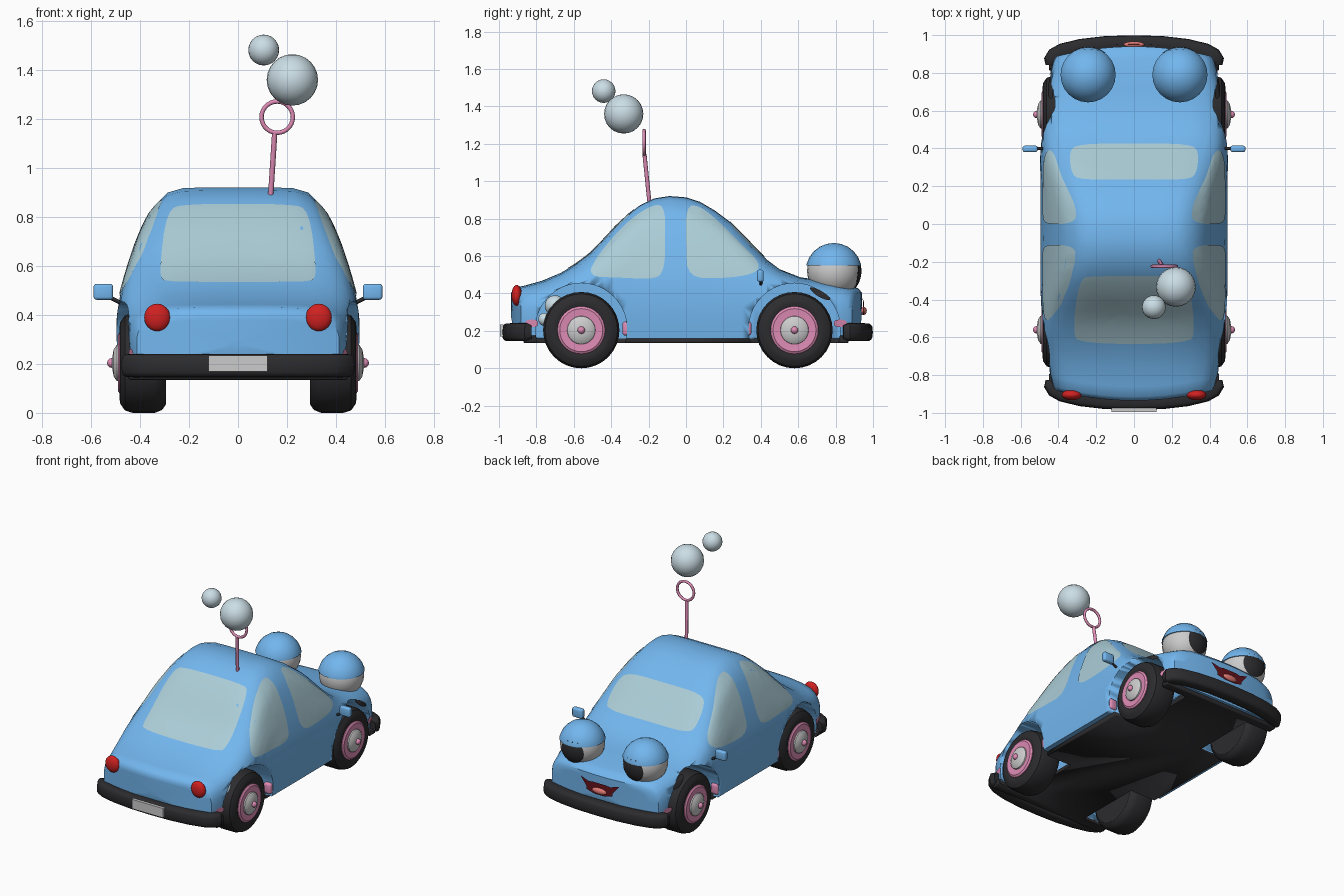
import bpy, bmesh
from math import sin, cos, pi, copysign
from mathutils import Vector, Matrix
from mathutils.bvhtree import BVHTree

if "Cube" in bpy.data.objects:
    bpy.data.objects.remove(bpy.data.objects["Cube"])


def mat(name, r, g, b):
    m = bpy.data.materials.new(name)
    m.diffuse_color = (r, g, b, 1)
    m.use_nodes = True
    m.node_tree.nodes["Principled BSDF"].inputs["Base Color"].default_value = m.diffuse_color
    return m


BLUE, PINK = mat("blue", .17, .47, .86), mat("pink", .73, .26, .46)
BLACK, RED = mat("black", .025, .025, .028), mat("red", .64, .015, .015)
GLASS, BUBBLE = mat("glass", .41, .61, .68), mat("bubble", .6, .73, .79)
WHITE, MAROON = mat("white", .72, .72, .70), mat("maroon", .13, .007, .012)


def make(name, bm, m=None, smooth=None):
    bmesh.ops.recalc_face_normals(bm, faces=bm.faces)
    me = bpy.data.meshes.new(name)
    bm.to_mesh(me)
    bm.free()
    ob = bpy.data.objects.new(name, me)
    bpy.context.collection.objects.link(ob)
    if m:
        me.materials.append(m)
    if smooth:
        bpy.ops.object.select_all(action='DESELECT')
        ob.select_set(True)
        bpy.context.view_layer.objects.active = ob
        bpy.ops.object.shade_smooth_by_angle(angle=smooth)
    return ob


def loft(name, rings, m, smooth=.6):
    bm = bmesh.new()
    vs = [[bm.verts.new(p) for p in r] for r in rings]
    n = len(vs[0])
    for a, b in zip(vs, vs[1:]):
        for i in range(n):
            bm.faces.new((a[i], a[(i + 1) % n], b[(i + 1) % n], b[i]))
    bm.faces.new(vs[0])
    bm.faces.new(vs[-1])
    return make(name, bm, m, smooth)


def ball(name, c, r, m, scale=(1, 1, 1), cut=None, segs=24, smooth=.6):
    # cut = (direction, distance): keeps the cap beyond the plane
    bm = bmesh.new()
    bmesh.ops.create_uvsphere(bm, u_segments=segs, v_segments=segs // 2, radius=r)
    if cut:
        d = Vector(cut[0]).normalized()
        res = bmesh.ops.bisect_plane(bm, geom=bm.verts[:] + bm.edges[:] + bm.faces[:],
                                     plane_co=d * cut[1], plane_no=d, clear_inner=True)
        bmesh.ops.edgeloop_fill(bm, edges=[e for e in res["geom_cut"]
                                           if isinstance(e, bmesh.types.BMEdge)])
    bmesh.ops.scale(bm, vec=scale, verts=bm.verts)
    bmesh.ops.translate(bm, vec=c, verts=bm.verts)
    return make(name, bm, m, smooth)


def box(name, lo, hi, m, bevel=0):
    lo, hi = Vector(lo), Vector(hi)
    bm = bmesh.new()
    bmesh.ops.create_cube(bm, size=1, matrix=Matrix.Translation((lo + hi) / 2)
                          @ Matrix.Diagonal((*(hi - lo), 1)))
    if bevel:
        bmesh.ops.bevel(bm, geom=bm.edges[:], offset=bevel, segments=3, profile=.5, affect='EDGES')
    return make(name, bm, m, .6)


def lathe(name, prof, sx, y, z, m, segs=32):
    return loft(name, [[(sx * x, y + r * cos(2 * pi * i / segs), z + r * sin(2 * pi * i / segs))
                        for i in range(segs)] for x, r in prof], m)


def tube(name, a, b, r, m):
    a, b = Vector(a), Vector(b)
    q = (b - a).to_track_quat('Z', 'Y')
    return loft(name, [[p + q @ Vector((r * cos(i * pi / 6), r * sin(i * pi / 6), 0))
                        for i in range(12)] for p in (a, b)], m)


def lerp(tab, v):
    if v <= tab[0][0]:
        return tab[0][1]
    for (a, p), (b, q) in zip(tab, tab[1:]):
        if v <= b:
            return p + (q - p) * (v - a) / (b - a)
    return tab[-1][1]


# Body shell: roof line along y, half width by height, width taper by |y|
ROOF = [(-.935, .405), (-.915, .43), (-.86, .443), (-.77, .468), (-.67, .51), (-.59, .558),
        (-.51, .617), (-.44, .69), (-.38, .757), (-.31, .822), (-.246, .872), (-.17, .908),
        (-.09, .921), (0, .914), (.075, .89), (.155, .843), (.235, .783), (.30, .718), (.37, .645),
        (.43, .583), (.5, .53), (.61, .487), (.7, .473), (.8, .458), (.88, .44), (.92, .428), (.94, .405)]
WIDE = [(.16, .485), (.3, .497), (.4, .495), (.52, .475), (.7, .42), (.86, .365), (.92, .345)]
TAPER = [(.5, 1), (.62, .985), (.75, .94), (.85, .895), (.92, .86), (.94, .83)]
ZB = .16


def bow(x, y):
    k = min(1, max(0, (abs(y) - .55) / .35))
    return y - copysign(.05 * k * (x / .4) ** 2, y)


def section(y, top):
    n = 6 + 2 * min(1, max(0, (top - .45) / .4))
    half = [(1, 0)] + [((1 - t ** n) ** (1 / n), t) for t in (.15, .3, .45, .6, .7, .8, .88)]
    half += [(c, (1 - c ** n) ** (1 / n)) for c in (.82, .65, .4, .2)]
    pts = []
    for c, t in half:
        z = ZB + (top - ZB) * t
        pts.append((c * lerp(WIDE, z) * lerp(TAPER, abs(y)), z))
    return pts + [(0, top)] + [(-x, z) for x, z in reversed(pts)]


def cap(y, top):
    zc = (ZB + top) / 2
    return [[(x * s, bow(x * s, y), zc + (z - zc) * s) for x, z in section(y, top)]
            for s in (.1, .35, .6, .8)]


rings = cap(*ROOF[0]) + [[(x, bow(x, y), z) for x, z in section(y, t)] for y, t in ROOF]
rings += cap(*ROOF[-1])[::-1]
body = loft("car_body", rings, BLUE, .7)
tmp = bmesh.new()
tmp.from_mesh(body.data)
bvh = BVHTree.FromBMesh(tmp)
tmp.free()
underbody = box("underbody", (-.45, -.87, .135), (.45, .87, .175), BLACK, .01)


# Panels laid on the body by projection
def panel(name, pts, place, d, m, lift=.004, rounds=2):
    d = Vector(d)
    for _ in range(rounds):
        pts = [(a[0] + (b[0] - a[0]) * f, a[1] + (b[1] - a[1]) * f)
               for a, b in zip(pts, pts[1:] + pts[:1]) for f in (.25, .75)]
    cu, cv = (sum(p[k] for p in pts) / len(pts) for k in (0, 1))
    bm = bmesh.new()

    def drop(u, v):
        o = Vector(place(u, v))
        hit = bvh.ray_cast(o, d)[0]
        return bm.verts.new((hit if hit else o + d * 1.5) - d * lift)
    rows = [[drop(cu + (u - cu) * s, cv + (v - cv) * s) for u, v in pts]
            for s in (1, .95, .8, .6, .4, .2)]
    n = len(pts)
    for a, b in zip(rows, rows[1:]):
        for i in range(n):
            bm.faces.new((a[i], a[(i + 1) % n], b[(i + 1) % n], b[i]))
    bm.faces.new(rows[-1])
    return make(name, bm, m, .6)


def from_top(u, v):
    return (u, v, 2)


panel("windscreen", [(-.28, .235), (0, .235), (.28, .235), (.33, .26), (.345, .38), (.30, .425), (0, .425),
                     (-.30, .425), (-.345, .38), (-.33, .26)], from_top, (0, 0, -1), GLASS)
panel("rear_window", [(-.22, -.275), (.22, -.275), (.29, -.29), (.325, -.57), (.29, -.635),
                      (-.29, -.635), (-.325, -.57), (-.29, -.29)], from_top, (0, 0, -1), GLASS)
REAR_GLASS = [(-.53, .49), (-.47, .61), (-.32, .78), (-.2, .865), (-.115, .88), (-.11, .7),
              (-.115, .53), (-.16, .475), (-.35, .485)]
FRONT_GLASS = [(0, .87), (.07, .87), (.16, .80), (.3, .66), (.40, .56), (.37, .505), (.2, .48), (.01, .485),
               (0, .65)]
for sx, side in ((1, "right"), (-1, "left")):
    def from_side(u, v, sx=sx):
        return (2 * sx, u, v)
    for nm, pts, m in (("rear_side_window", REAR_GLASS, GLASS), ("front_side_window", FRONT_GLASS, GLASS),
                       ("fender_vent", [(.65, .435), (.70, .43), (.775, .38), (.765, .36), (.70, .385)], BLACK),
                       ("rear_trim", [(-.79, .22), (-.86, .22), (-.86, .26), (-.79, .26)], PINK),
                       ("front_trim", [(.79, .22), (.86, .22), (.86, .26), (.79, .26)], PINK)):
        panel(side + "_" + nm, pts, from_side, (-sx, 0, 0), m)

# Mouth and tongue
panel("mouth", [(-.15, .375), (-.11, .35), (-.05, .36), (.05, .36), (.11, .35), (.15, .375), (.10, .315),
                (.10, .295), (.04, .28), (-.04, .28), (-.10, .295), (-.10, .315)],
      lambda u, v: (u, 2, v), (0, -1, 0), MAROON, .012, 0)
ball("tongue", (0, .95, .307), .055, mat("tongue", .78, .2, .18), (1, .3, .4))

# Wheel wells cut out of the body
cutters = [lathe("well_cutter", [(.25, .245), (.7, .245)], sx, y, .21, None, 40)
           for sx in (1, -1) for y in (-.56, .58)]
for ob in (body, underbody):
    bpy.context.view_layer.objects.active = ob
    for c in cutters:
        mod = ob.modifiers.new("well", 'BOOLEAN')
        mod.operation, mod.object, mod.solver = 'DIFFERENCE', c, 'EXACT'
        bpy.ops.object.modifier_apply(modifier=mod.name)
for c in cutters:
    bpy.data.objects.remove(c)

# Parts repeated on both sides
for sx, side in ((1, "right_"), (-1, "left_")):
    for y, end in ((-.56, "rear_"), (.58, "front_")):
        nm = side + end
        lathe(nm + "tyre", [(.295, .11), (.295, .17), (.31, .192), (.34, .204), (.43, .204), (.462, .194),
                            (.482, .165), (.484, .14), (.475, .12)], sx, y, .204, BLACK)
        lathe(nm + "rim", [(.40, .127), (.482, .127), (.49, .115), (.486, .07)], sx, y, .204, PINK)
        lathe(nm + "hubcap", [(.47, .078), (.495, .074), (.508, .055), (.514, .02)], sx, y, .204, WHITE)
        ball(nm + "hub_nut", (sx * .515, y, .204), .02, PINK, segs=12)
    xs = sorted((sx * .43, sx * .487))
    box(side + "sill", (xs[0], -.34, .175), (xs[1], .35, .25), PINK, .015)
    # Eyes with lid and pupil
    c = (sx * .243, .79, .52)
    ball(side + "eye", c, .143, WHITE)
    ball(side + "eyelid", c, .15, BLUE, cut=((0, 0, 1), .03))
    ball(side + "pupil", c, .148, BLACK, cut=((-sx * .08, 1, -.1), .123), segs=48)
    ball(side + "tail_light", (sx * .33, -.905, .39), .056, RED, (.95, .5, 1))
    # Wing mirrors
    xs = sorted((sx * .51, sx * .59))
    box(side + "mirror", (xs[0], .38, .462), (xs[1], .415, .527), BLUE, .012)
    tube(side + "mirror_stem", (sx * .47, .40, .445), (sx * .53, .40, .475), .008, BLACK)

# Bumpers swept with a rounded square section
half = [(.15, .951), (.28, .936), (.38, .912), (.42, .89), (.434, .865), (.435, .84)]
path = [(-x, y) for x, y in reversed(half)] + [(0, .955)] + half
for s, nm in ((1, "front_bumper"), (-1, "rear_bumper")):
    rings = []
    P = [Vector((x, s * (y if s > 0 else y - .015), .193)) for x, y in path]
    for i, p in enumerate(P):
        t = (P[min(i + 1, len(P) - 1)] - P[max(i - 1, 0)]).normalized()
        nrm = Vector((-t.y, t.x, 0))
        k = .75 if i in (0, len(P) - 1) else 1
        ring = []
        for j in range(16):
            a = 2 * pi * j / 16
            u, v = (copysign(abs(f(a)) ** .6, f(a)) for f in (cos, sin))
            ring.append(p + nrm * u * .044 * k + Vector((0, 0, v * .048 * k)))
        rings.append(ring)
    loft(nm, rings, BLACK)
box("number_plate", (-.12, -.995, .17), (.12, -.975, .235), WHITE)

# Bubble wand and bubbles
tube("wand_stick", (.133, -.195, .88), (.15, -.222, 1.145), .011, PINK)
hoop = bmesh.new()
hv = [[hoop.verts.new((.16 + (.064 + .009 * cos(b)) * cos(a), -.224 + .009 * sin(b),
                       1.208 + (.064 + .009 * cos(b)) * sin(a)))
       for b in (k * pi / 4 for k in range(8))] for a in (i * pi / 14 for i in range(28))]
for i in range(28):
    for k in range(8):
        A, B, k2 = hv[i], hv[(i + 1) % 28], (k + 1) % 8
        hoop.faces.new((A[k], A[k2], B[k2], B[k]))
make("wand_hoop", hoop, PINK, .9)
for i, (c, r) in enumerate((((.222, -.333, 1.36), .105), ((.105, -.44, 1.482), .063),
                            ((.38, -.70, .335), .055), ((.38, -.755, .262), .035))):
    ball("bubble_%d" % (i + 1), c, r, BUBBLE)
